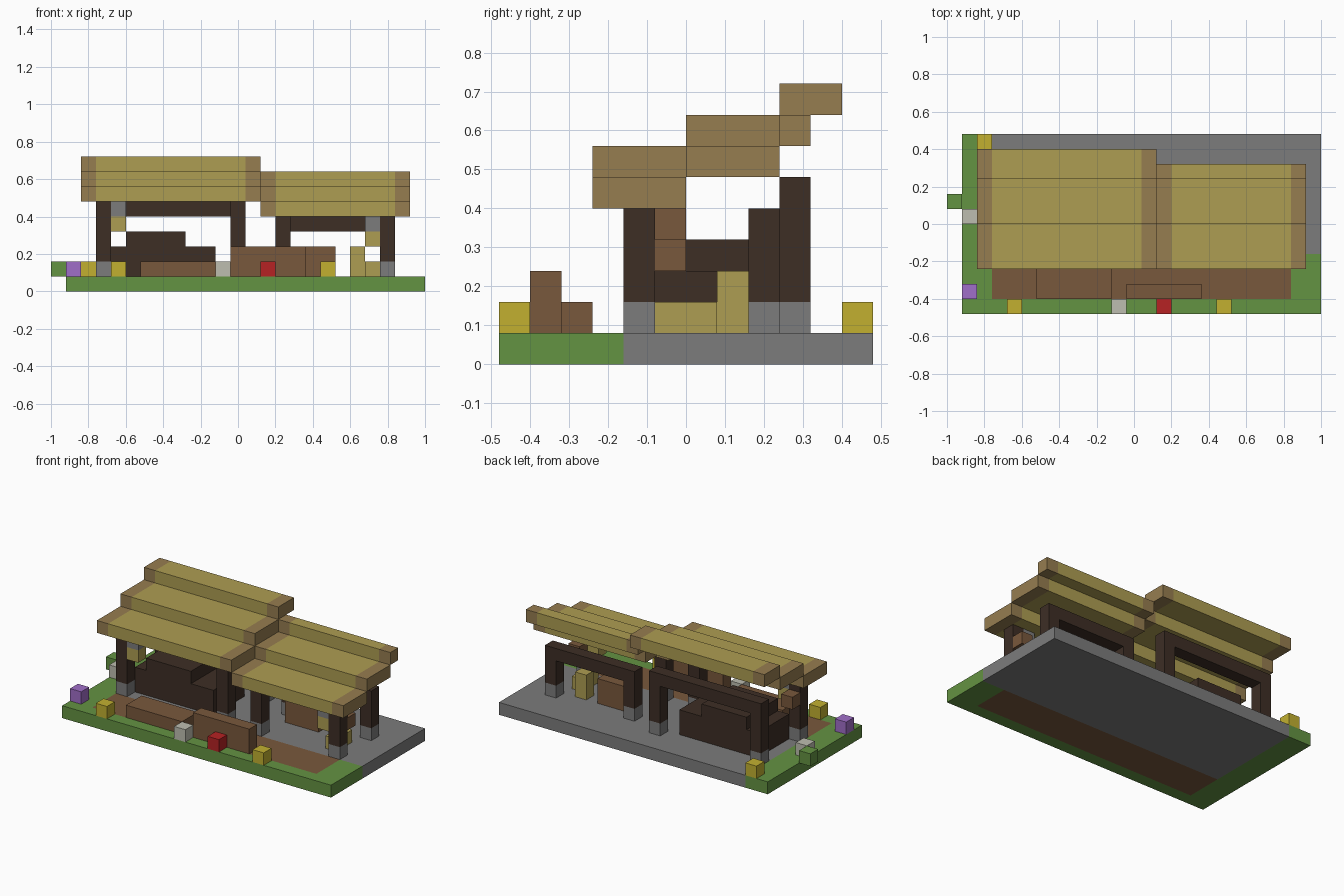
import bpy
import bmesh

U = 0.08                      # size of one grid cell
ORIGIN = (-1.0, -0.48, 0.0)   # corner of cell (0, 0, 0)

if "Cube" in bpy.data.objects:
    bpy.data.objects.remove(bpy.data.objects["Cube"], do_unlink=True)


def linear(c):
    c /= 255
    return c / 12.92 if c <= 0.04045 else ((c + 0.055) / 1.055) ** 2.4


def material(name, *rgb):
    mat = bpy.data.materials.new(name)
    mat.use_nodes = True
    colour = [linear(c) for c in rgb] + [1.0]
    mat.diffuse_color = colour
    bsdf = mat.node_tree.nodes["Principled BSDF"]
    bsdf.inputs["Base Color"].default_value = colour
    bsdf.inputs["Roughness"].default_value = 0.9
    return mat


GRASS = material("grass green", 100, 147, 66)
STONE = material("stone grey", 124, 124, 124)
THATCH = material("straw", 174, 157, 82)
TAN = material("tan trim", 150, 125, 80)
BROWN = material("brown wood", 121, 88, 60)
DARK = material("dark timber", 61, 46, 37)
YELLOW = material("petal yellow", 194, 176, 48)
RED = material("petal red", 182, 34, 36)
PURPLE = material("petal purple", 160, 110, 200)
WHITE = material("petal white", 190, 190, 176)


def block(name, mat, xs, ys, zs):
    """Box spanning the given (start, end) grid cells on each axis."""
    spans = (xs, ys, zs)
    bm = bmesh.new()
    bmesh.ops.create_cube(bm, size=1)
    for v in bm.verts:
        v.co = [o + U * (s[1] if c > 0 else s[0])
                for o, s, c in zip(ORIGIN, spans, v.co)]
    mesh = bpy.data.meshes.new(name)
    bm.to_mesh(mesh)
    bm.free()
    mesh.materials.append(mat)
    obj = bpy.data.objects.new(name, mesh)
    bpy.context.collection.objects.link(obj)
    return obj


def cell(name, mat, x, y, z=1):
    return block(name, mat, (x, x + 1), (y, y + 1), (z, z + 1))


# Ground: paved yard, dirt path and grass border
block("paved_floor", STONE, (3, 25), (4, 12), (0, 1))
block("dirt_path", BROWN, (3, 23), (1, 4), (0, 1))
block("grass_front", GRASS, (1, 25), (0, 1), (0, 1))
block("grass_right_side", GRASS, (1, 3), (1, 12), (0, 1))
block("grass_left_side", GRASS, (23, 25), (1, 4), (0, 1))


# Stepped thatched roofs with tan gable trim
def roof(name, x0, x1, z, rows):
    for n, ys in enumerate(rows):
        zs = (z + n, z + n + 1)
        block(f"{name}_thatch_{n}", THATCH, (x0 + 1, x1 - 1), ys, zs)
        block(f"{name}_trim_outer_{n}", TAN, (x0, x0 + 1), ys, zs)
        block(f"{name}_trim_inner_{n}", TAN, (x1 - 1, x1), ys, zs)


roof("tall_roof", 2, 14, 6, [(3, 6), (6, 9), (9, 11)])
roof("low_roof", 14, 24, 5, [(3, 6), (6, 9), (9, 10)])


# Timber frames: posts on stone footings and a rear beam
def frame(name, x0, x1, back, top):
    for x in (x0, x1):
        for y in (4, back):
            cell(f"{name}_footing", STONE, x, y)
            height = top - 1 if y == back else top
            block(f"{name}_post", DARK, (x, x + 1), (y, y + 1), (2, height))
    block(f"{name}_beam", DARK, (x0, x1 + 1), (back, back + 1), (top - 1, top))


frame("tall_frame", 3, 12, 9, 6)
frame("low_frame", 15, 22, 8, 5)

# Hanging lanterns and wooden brackets by the outer front posts
for x_lamp, x_post, z in ((4, 3, 4), (21, 22, 3)):
    cell("lantern_cap", STONE, x_lamp, 4, z + 1)
    cell("lantern", THATCH, x_lamp, 4, z)
    cell("post_bracket", BROWN, x_post, 5, z)

# Stall counter with raised shelf
block("counter_base", DARK, (4, 11), (5, 9), (1, 3))
block("counter_top", DARK, (5, 9), (5, 9), (3, 4))

# Chest and straw bales under the low roof
block("wooden_chest", BROWN, (16, 19), (7, 8), (1, 3))
block("tall_straw_bale", THATCH, (20, 21), (7, 8), (1, 3))
block("low_straw_bale", THATCH, (21, 22), (5, 7), (1, 2))

# Benches on the path
block("low_bench", BROWN, (6, 11), (1, 3), (1, 2))
block("high_bench", BROWN, (12, 17), (1, 2), (1, 3))

# Flowers and a shrub around the grass
for name, mat, x, y in (
    ("yellow_flower", YELLOW, 4, 0),
    ("yellow_flower", YELLOW, 18, 0),
    ("yellow_flower", YELLOW, 2, 11),
    ("white_flower", WHITE, 11, 0),
    ("white_flower", WHITE, 1, 6),
    ("red_flower", RED, 14, 0),
    ("purple_flower", PURPLE, 1, 1),
    ("shrub", GRASS, 0, 7),
):
    cell(name, mat, x, y)
